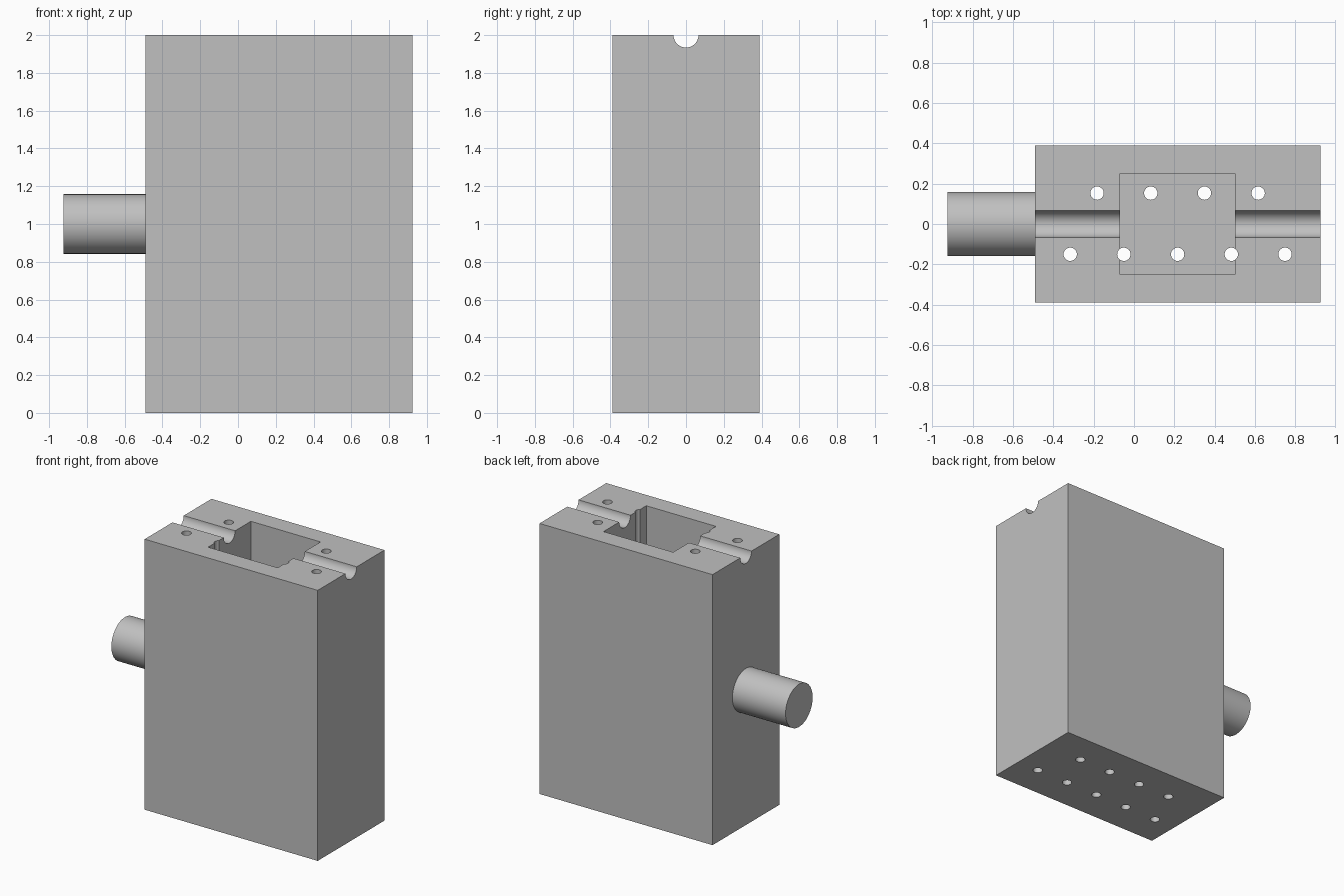
import bpy, math

if "Cube" in bpy.data.objects:
    bpy.data.objects.remove(bpy.data.objects["Cube"])

grey = bpy.data.materials.new("plain_grey")
grey.diffuse_color = (0.53, 0.53, 0.53, 1)
grey.use_nodes = True
grey.node_tree.nodes["Principled BSDF"].inputs["Base Color"].default_value = grey.diffuse_color


def box(name, x0, x1, y0, y1, z0, z1):
    bpy.ops.mesh.primitive_cube_add(size=1, location=((x0 + x1) / 2, (y0 + y1) / 2, (z0 + z1) / 2))
    ob = bpy.context.object
    ob.name = name
    ob.scale = (x1 - x0, y1 - y0, z1 - z0)
    bpy.ops.object.transform_apply(location=True, rotation=True, scale=True)
    return ob


def rod(name, radius, length, loc, along_x=False, sides=32):
    rot = (0, math.pi / 2, 0) if along_x else (0, 0, 0)
    bpy.ops.mesh.primitive_cylinder_add(vertices=sides, radius=radius, depth=length,
                                        location=loc, rotation=rot)
    ob = bpy.context.object
    ob.name = name
    bpy.ops.object.transform_apply(location=True, rotation=True, scale=True)
    return ob


def cut(target, cutter):
    mod = target.modifiers.new("cut", 'BOOLEAN')
    mod.operation = 'DIFFERENCE'
    mod.solver = 'EXACT'
    mod.object = cutter
    bpy.context.view_layer.objects.active = target
    bpy.ops.object.modifier_apply(modifier=mod.name)
    bpy.data.objects.remove(cutter, do_unlink=True)


def finish(ob):
    ob.data.materials.clear()
    ob.data.materials.append(grey)
    bpy.ops.object.select_all(action='DESELECT')
    ob.select_set(True)
    bpy.context.view_layer.objects.active = ob
    bpy.ops.object.shade_smooth_by_angle(angle=math.radians(30))


# Housing block with a deep central pocket
body = box("housing", -0.49, 0.925, -0.39, 0.39, 0, 2)
cut(body, box("pocket_cutter", -0.07, 0.5, -0.25, 0.25, 0.14, 2.2))

# Half-round groove along the top
cut(body, rod("groove_cutter", 0.066, 3, (0.2, 0, 2), along_x=True, sides=48))

# Two staggered rows of vertical through holes
holes = [(-0.183 + 0.266 * i, 0.153) for i in range(4)]
holes += [(-0.316 + 0.266 * i, -0.15) for i in range(5)]
for x, y in holes:
    cut(body, rod("hole_cutter", 0.033, 2.6, (x, y, 1)))
finish(body)

# Round side stub
stub = rod("side_stub", 0.158, 0.435, (-0.7075, 0, 1), along_x=True, sides=64)
finish(stub)
